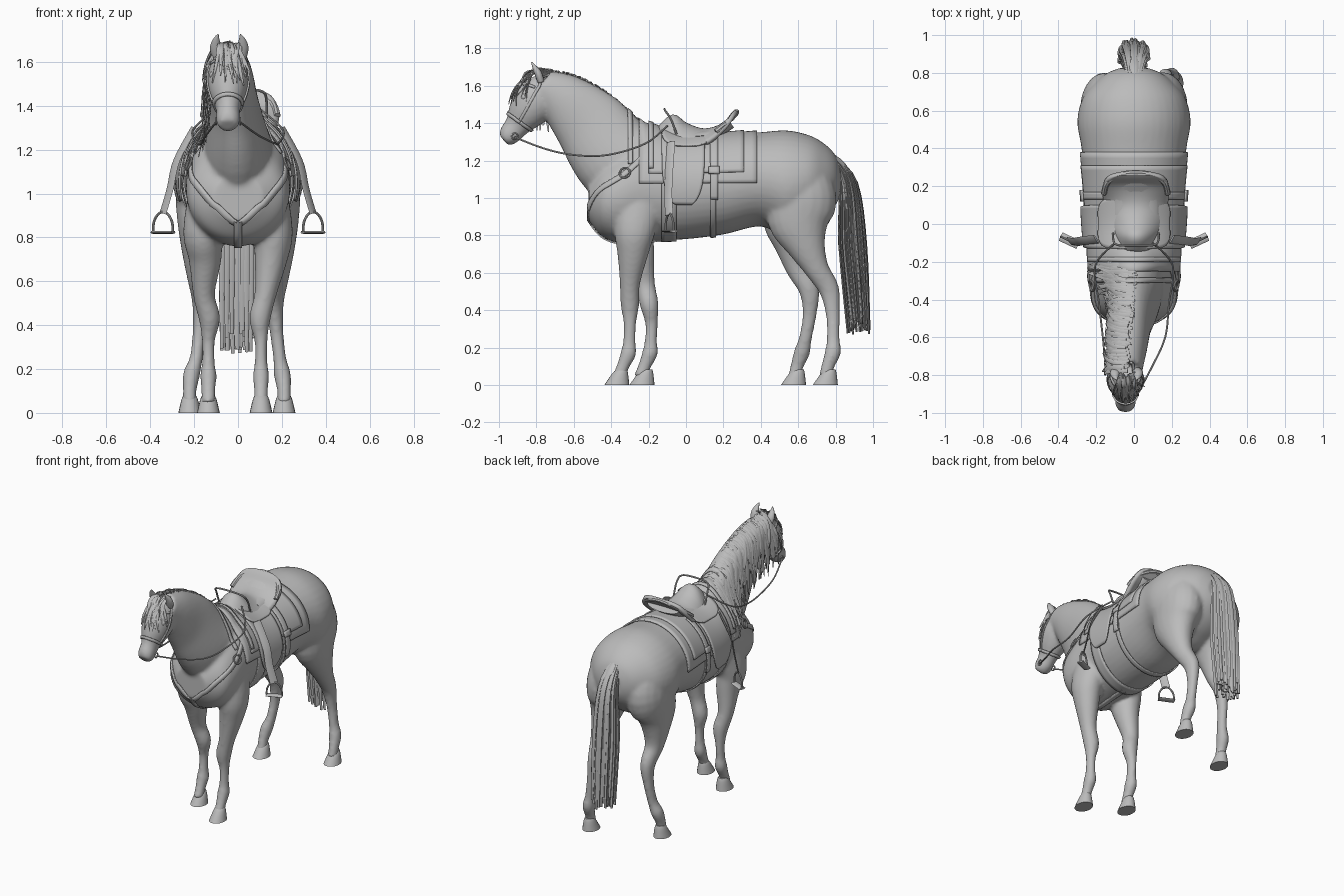
import bpy, bmesh, math, random
from mathutils import Vector
from mathutils.bvhtree import BVHTree

random.seed(4)
if "Cube" in bpy.data.objects:
    bpy.data.objects.remove(bpy.data.objects["Cube"])

grey = bpy.data.materials.new("plain grey")
grey.use_nodes = True
grey.diffuse_color = (0.5, 0.5, 0.5, 1)
grey.node_tree.nodes["Principled BSDF"].inputs["Base Color"].default_value = (0.5, 0.5, 0.5, 1)
X, Y, Z = Vector((1, 0, 0)), Vector((0, 1, 0)), Vector((0, 0, 1))


def make(name, bm, sharp=40):
    bmesh.ops.recalc_face_normals(bm, faces=bm.faces)
    me = bpy.data.meshes.new(name)
    bm.to_mesh(me)
    bm.free()
    me.materials.append(grey)
    me.shade_smooth()
    me.set_sharp_from_angle(angle=math.radians(sharp))
    ob = bpy.data.objects.new(name, me)
    bpy.context.scene.collection.objects.link(ob)
    return ob


def at(pts, t):
    """Smooth curve through tuples of any length, t in 0..1."""
    f = t * (len(pts) - 1)
    i = min(int(f), len(pts) - 2)
    u = f - i
    p = [pts[max(0, min(len(pts) - 1, i + j))] for j in (-1, 0, 1, 2)]
    return [0.5 * (2 * b + (c - a) * u + (2 * a - 5 * b + 4 * c - d) * u * u
                   + (3 * b - a - 3 * c + d) * u ** 3) for a, b, c, d in zip(*p)]


def loft(bm, stations, n=20, ref=X, k=4, axis=None):
    """Closed tube through (x, y, z, half width, half depth) stations."""
    m = (len(stations) - 1) * k + 1
    P = [at(stations, i / (m - 1)) for i in range(m)]
    C = [Vector(p[:3]) for p in P]
    rings = []
    for i, p in enumerate(P):
        T = axis or (C[min(i + 1, m - 1)] - C[max(i - 1, 0)]).normalized()
        S = (ref - T * ref.dot(T)).normalized()
        U = T.cross(S)
        rings.append([bm.verts.new(C[i] + S * math.cos(a) * p[3] + U * math.sin(a) * p[4])
                      for a in (2 * math.pi * j / n for j in range(n))])
    for r, q in zip(rings, rings[1:]):
        for j in range(n):
            bm.faces.new((r[j], r[(j + 1) % n], q[(j + 1) % n], q[j]))
    bm.faces.new(rings[0])
    bm.faces.new(rings[-1])


def tube(name, pts, a, b=None, ref=X, n=8, k=5):
    bm = bmesh.new()
    loft(bm, [(*p, a, b or a) for p in pts], n, ref, k)
    return make(name, bm)


def sheet(name, nu, nv, f, thick):
    """Surface f(u, v) over the unit square, given a thickness."""
    bm = bmesh.new()
    g = [[bm.verts.new(f(i / nu, j / nv)) for j in range(nv + 1)] for i in range(nu + 1)]
    for i in range(nu):
        for j in range(nv):
            bm.faces.new((g[i][j], g[i + 1][j], g[i + 1][j + 1], g[i][j + 1]))
    ob = make(name, bm)
    mod = ob.modifiers.new("thickness", "SOLIDIFY")
    mod.thickness, mod.offset = thick, 0
    return ob


# Horse body: torso, neck, head and legs blended into one skin
bm = bmesh.new()
loft(bm, [(0, .825, 1.09, .08, .08), (0, .795, 1.095, .15, .14), (0, .74, 1.09, .215, .20),
          (0, .66, 1.085, .275, .25), (0, .54, 1.075, .30, .286), (0, .40, 1.10, .278, .252),
          (0, .20, 1.07, .262, .265), (0, 0, 1.05, .252, .27), (0, -.2, 1.06, .236, .29),
          (0, -.35, 1.01, .236, .25), (0, -.45, .985, .21, .19), (0, -.52, .98, .115, .10)], 40, k=6, axis=-Y)
loft(bm, [(0, -.24, 1.14, .17, .25), (0, -.37, 1.215, .15, .235), (-.015, -.51, 1.39, .112, .2),
          (-.03, -.65, 1.52, .10, .148), (-.04, -.77, 1.59, .085, .10)], 28, k=6)
loft(bm, [(-.045, -.745, 1.62, .065, .07), (-.045, -.80, 1.53, .095, .122),
          (-.045, -.855, 1.455, .085, .102), (-.045, -.905, 1.385, .055, .068),
          (-.045, -.948, 1.335, .055, .058), (-.045, -.976, 1.31, .042, .037)], 24)
# side, foot x, y shift of the leg
for s, x, dy in ((1, .105, 0), (-1, -.135, .115)):
    loft(bm, [(s * .15, -.25, .98, .08, .13), (s * .16, -.275, .82, .09, .11),
              (s * .15, -.285 + dy * .3, .70, .075, .083), (x + s * .02, -.30 + dy * .7, .54, .05, .054),
              (x - s * .005, -.30 + dy * .9, .43, .049, .05), (x, -.30 + dy, .33, .03, .034),
              (x, -.303 + dy, .23, .029, .034), (x, -.308 + dy, .17, .038, .042),
              (x, -.335 + dy, .105, .032, .034), (x, -.36 + dy, .04, .032, .036)])
for s, x, dy in ((1, .21, 0), (-1, -.22, -.165)):
    loft(bm, [(s * .14, .60, 1.13, .12, .16), (s * .15, .615, 1.0, .135, .19),
              (s * .165, .607 + dy * .2, .87, .113, .168),
              (s * .175, .645 + dy * .4, .74, .083, .105), (s * .175, .70 + dy * .6, .62, .058, .066),
              (s * .165, .765 + dy * .65, .51, .045, .055), (s * .175, .785 + dy * .75, .38, .032, .038),
              (s * .19, .787 + dy * .9, .25, .03, .035), (x - s * .008, .785 + dy, .175, .039, .043),
              (x, .76 + dy, .105, .032, .035), (x, .745 + dy, .04, .032, .036)])
body = make("horse_body", bm, 180)
mod = body.modifiers.new("blend", "REMESH")
mod.mode, mod.voxel_size, mod.use_smooth_shade = "VOXEL", .011, True
mod = body.modifiers.new("soften", "SMOOTH")
mod.factor, mod.iterations = .5, 8
bpy.context.view_layer.update()
skin = BVHTree.FromObject(body, bpy.context.evaluated_depsgraph_get())

# Hooves
for i, (x, y) in enumerate(((.105, -.37), (-.135, -.235), (.21, .745), (-.22, .575))):
    bm = bmesh.new()
    loft(bm, [(x, y + .026, .084, .026, .028), (x, y + .018, .062, .037, .042),
              (x, y, 0, .052, .067)], 20, X, 3, -Z)
    make(f"hoof_{i + 1}", bm)

# Ears and eyes
for s, side in ((1, "left"), (-1, "right")):
    bm = bmesh.new()
    x = -.04 + s * .055
    loft(bm, [(x, -.775, 1.62, .024, .018), (x + s * .006, -.79, 1.665, .027, .02),
              (x + s * .004, -.81, 1.70, .016, .012), (x - s * .004, -.825, 1.725, .003, .003)], 12)
    make(f"{side}_ear", bm, 180)
    bm = bmesh.new()
    bmesh.ops.create_uvsphere(bm, u_segments=14, v_segments=8, radius=.018)
    bmesh.ops.translate(bm, verts=bm.verts, vec=(-.045 + s * .068, -.865, 1.54))
    make(f"{side}_eye", bm, 180)


def outside(p, d, gap):
    """Move p along -d until it lies just outside the skin."""
    hit = skin.ray_cast(p - d * 1.2, d)[0]
    if hit and (hit - d * gap - p).dot(d) < 0:
        return hit - d * gap
    return p


def hair(bm, pts, w, ref):
    sizes = (.6, 1, .9, .25)
    loft(bm, [(*p, w * k, .005 * k) for p, k in zip(pts, sizes)], 5, ref, 3)


# Mane falling to the right, forelock and tail
R = random.uniform
crest = [(0, -.22, 1.385), (-.01, -.41, 1.55), (-.03, -.59, 1.65), (-.045, -.78, 1.69)]
bm = bmesh.new()
for i in range(150):
    p = Vector(at(crest, i / 149)) + Vector((R(-.01, .02), 0, R(-.005, .008)))
    L, drift, lift = R(.18, .36), R(-.04, .09), R(.004, .022)
    pts = [p]
    for k, dx in ((.12, -.06), (.55, -.10), (1, -.115)):
        q = p + Vector((dx, drift * k, -L * k))
        pts.append(outside(q, X, lift))
    hair(bm, pts, R(.009, .016), Y)
make("mane", bm, 60)
bm = bmesh.new()
for i in range(30):
    p = Vector((-.04 + R(-.05, .05), -.80 + R(-.02, .02), 1.685))
    spread, L = R(-.05, .08), R(.1, .2)
    pts = [p] + [outside(p + Vector((spread * k, -.035 - .035 * k, .005 - L * k)), Y, R(.005, .014))
                 for k in (.2, .6, 1)]
    hair(bm, pts, R(.006, .011), X)
make("forelock", bm, 60)
bm = bmesh.new()
loft(bm, [(0, .76, 1.22, .03, .03), (0, .84, 1.13, .045, .04), (0, .885, .9, .06, .055),
          (0, .90, .65, .065, .055), (0, .915, .4, .055, .04)], 12)
for i in range(80):
    a, r = R(0, 2 * math.pi), R(.5, 1)
    c, d = math.cos(a) * r, math.sin(a) * r
    path = [(c * .035, .78 + d * .015, 1.225), (c * .065, .865 + d * .05, 1.08),
            (c * .085, .888 + d * .076, .75), (c * .085, .92 + d * .062, R(.27, .38))]
    loft(bm, [(*p, w, .006) for p, w in zip(path, (.008, .013, .015, .009))], 5, X, 4)
make("tail", bm, 60)


# Tack wrapped around the barrel
def drape(name, y0, y1, t0, t1, gap, thick=.01, nu=14, nv=28, narrow=0):
    def f(u, v):
        t = math.radians(t0 + (t1 - t0) * v)
        mid, half = (y0 + y1) / 2, (y1 - y0) / 2 * math.sqrt(1 - narrow * v ** 6)
        c = Vector((0, mid + half * (2 * u - 1), 1.07))
        d = Vector((math.sin(t), 0, math.cos(t)))
        hit = skin.ray_cast(c + d, -d)[0] or c + d * .28
        return hit + d * gap
    return sheet(name, nu, nv, f, thick)


drape("saddle_blanket", -.25, .38, -88, 88, .007, .01, 20, 40)
drape("saddle_pad", -.2, .31, -76, 76, .015, .01, 20, 40)
drape("front_girth", -.13, -.05, 80, 280, .006, .008, 4, 40)
drape("rear_girth", .13, .16, 60, 300, .006, .008, 3, 48)
drape("wither_strap_front", -.31, -.285, -60, 60, .005, .007, 2, 30)
drape("wither_strap_rear", -.2, -.175, -70, 70, .023, .007, 2, 30)
for s, side in ((1, "left"), (-1, "right")):
    drape(f"{side}_saddle_flap", -.13, .10, s * 6, s * 112, .024, .01, 14, 28, .85)
    drape(f"{side}_seat_jockey", -.13, .14, s * 4, s * 42, .034, .01, 14, 16, .8)
    drape(f"{side}_rear_strap", .13, .17, s * 25, s * 106, .024, .008, 3, 20)
    drape(f"{side}_strap_buckle", .12, .18, s * 70, s * 78, .031, .01, 3, 3)

# Saddle seat with raised pommel and cantle: y, z, half width, side drop
form = [(-.14, 1.375, .07, .04), (-.07, 1.435, .10, .11), (0, 1.39, .135, .10), (.1, 1.36, .16, .075),
        (.2, 1.39, .175, .02), (.25, 1.445, .14, .005), (.27, 1.465, .07, 0)]


def seat(u, v):
    y, z, w, drop = at(form, u)
    k = 2 * v - 1
    return Vector((.01 + w * k, y, z - drop * k * k))


sheet("saddle_seat", 24, 16, seat, .024)
tube("cantle_roll", [(-.16, .16, 1.355), (-.14, .22, 1.405), (-.07, .26, 1.445), (.01, .27, 1.46),
                     (.09, .26, 1.445), (.16, .22, 1.405), (.18, .16, 1.355)], .015, ref=Z)
tube("cantle_base", [(.01, .05, 1.33), (.01, .15, 1.345), (.01, .24, 1.40)], .12, .03, n=14)
tube("pommel_core", [(.005, -.12, 1.33), (.005, -.06, 1.375), (.005, .06, 1.32)], .07, .045, n=14)
tube("pommel_hoop", [(-.11, -.05, 1.34), (-.11, -.08, 1.42), (-.09, -.11, 1.465), (.01, -.115, 1.475),
                     (.11, -.11, 1.465), (.13, -.08, 1.42), (.13, -.05, 1.34)], .006, ref=Y)

# Stirrups
for s, side in ((1, "left"), (-1, "right")):
    tube(f"{side}_stirrup_leather", [(s * .2, -.08, 1.30), (s * .28, -.09, 1.15),
                                     (s * .31, -.095, 1.02), (s * .342, -.09, .91)],
         .026, .005, Vector((s * .6, .8, 0)))

    def iron(a, z):
        return (s * (.342 + a * .9), -.088 + a * .42, z)
    tube(f"{side}_stirrup_iron", [iron(-.05, .825), iron(-.046, .87), iron(-.025, .905), iron(0, .915),
                                  iron(.025, .905), iron(.046, .87), iron(.05, .825)], .006, ref=Y)
    tube(f"{side}_stirrup_tread", [iron(-.052, .823), iron(.052, .823)], .024, .007, Y)


# Straps lying on the skin
def strap(name, pts, w, gap=.005, n=30):
    def spot(t):
        loc, nor, _, _ = skin.find_nearest(Vector(at(pts, min(1, max(0, t)))))
        return loc, nor

    def f(u, v):
        loc, nor = spot(u)
        along = spot(u + .03)[0] - spot(u - .03)[0]
        return loc + nor * gap + along.cross(nor).normalized() * w * (v - .5)
    return sheet(name, n, 2, f, .008)


h = -.045
for s, side in ((1, "left"), (-1, "right")):
    strap(f"{side}_breast_strap", [(s * .21, -.2, 1.27), (s * .235, -.33, 1.14),
                                   (s * .15, -.485, 1.0), (s * .01, -.52, .86)], .03)
    loc, nor, _, _ = skin.find_nearest(Vector((s * .235, -.33, 1.14)))
    side_v = nor.cross(Z).normalized()
    up = side_v.cross(nor)
    tube(f"{side}_breast_ring", [loc + nor * .012 + .028 * (side_v * math.cos(a) + up * math.sin(a))
                                 for a in (k * math.pi / 5 for k in range(11))], .006, ref=nor, k=2)
    strap(f"{side}_cheek_strap", [(h + s * .065, -.89, 1.41), (h + s * .1, -.84, 1.5),
                                  (h + s * .095, -.79, 1.6), (h + s * .03, -.765, 1.69)], .014, .003)
    # Rein from bit to saddle, bit ring
    tube(f"{side}_rein", [(h + s * .055, -.915, 1.325), (h * .6 + s * .12, -.76, 1.265),
                          (s * .165, -.6, 1.23), (s * .185, -.42, 1.23), (s * .205, -.22, 1.29),
                          (s * .1, -.1, 1.385)], .005, ref=Z)
    tube(f"{side}_bit_ring", [(h + s * .055, -.915 + .016 * math.cos(a), 1.33 + .016 * math.sin(a))
                              for a in (k * math.pi / 5 for k in range(11))], .004, k=2)
strap("chest_strap", [(0, -.51, .88), (0, -.45, .79), (0, -.3, .765), (0, -.1, .775)], .035)
noseband = [(h + .08 * math.cos(a), -.89 - .075 * math.sin(a), 1.40 + .055 * math.sin(a))
            for a in (k * math.pi / 6 for k in range(13))]
strap("noseband", noseband, .018, .004, 40)
strap("browband", [(-.14, -.81, 1.6), (-.1, -.87, 1.62), (h, -.89, 1.62),
                   (.01, -.87, 1.62), (.05, -.81, 1.6)], .014, .003)
